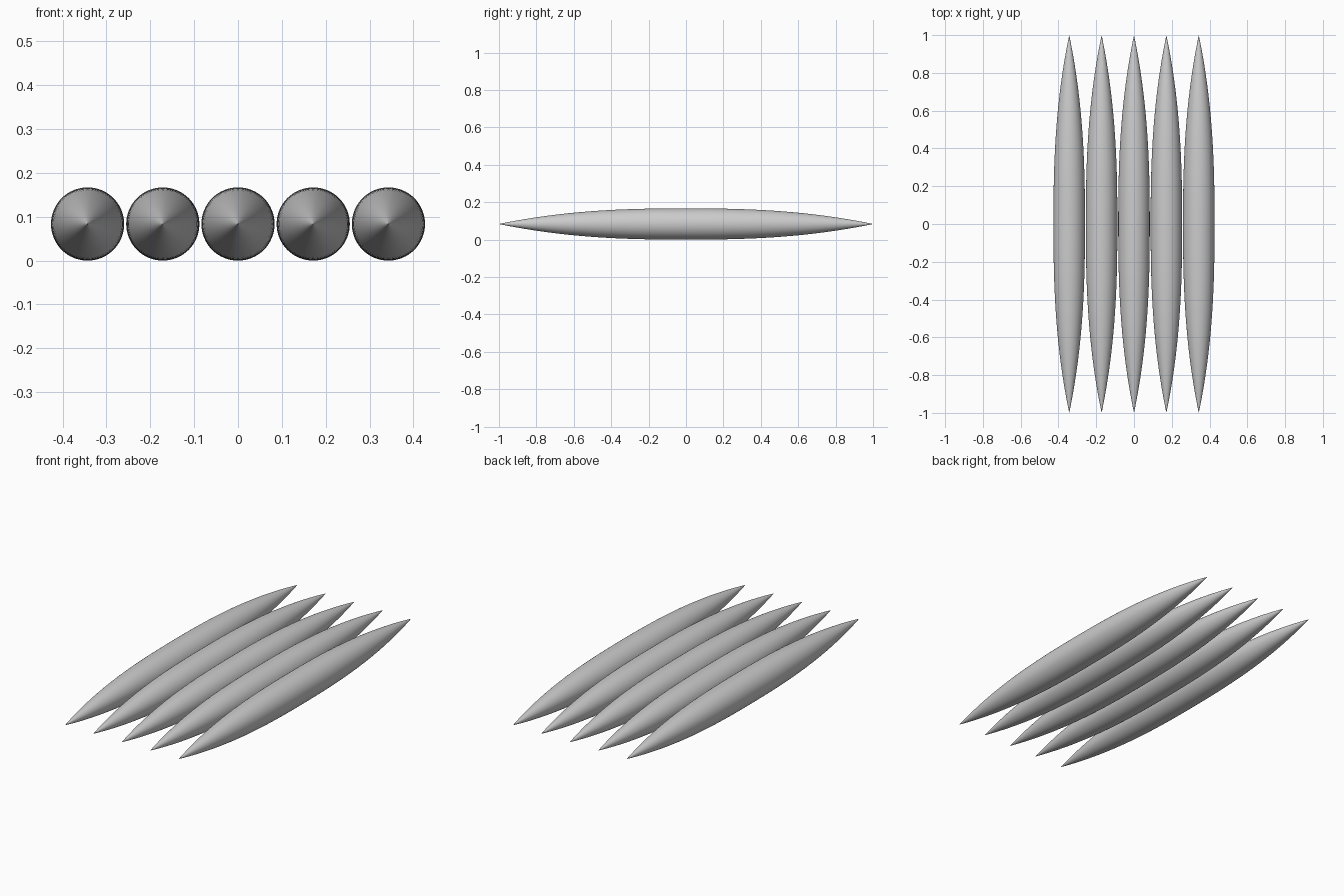
import bpy, bmesh, math

if "Cube" in bpy.data.objects:
    bpy.data.objects.remove(bpy.data.objects["Cube"])

RADIUS = 0.0835     # thickest radius, at mid length
SPACING = 0.1715    # distance between neighbouring spindles
SIDES = 64
RINGS = 72


def spindle(name, x):
    """Round body along y, swelling in the middle and pointed at both ends."""
    bm = bmesh.new()
    rings = []
    for i in range(1, RINGS):
        y = -math.cos(math.pi * i / RINGS)
        r = RADIUS * (1 - abs(y) ** 2.5)
        rings.append([bm.verts.new((r * math.cos(a), y, r * math.sin(a)))
                      for a in (2 * math.pi * k / SIDES for k in range(SIDES))])
    # side quads
    for a, b in zip(rings, rings[1:]):
        for k in range(SIDES):
            n = (k + 1) % SIDES
            bm.faces.new((a[k], b[k], b[n], a[n]))
    # pointed tips
    for y, ring in ((-1, rings[0]), (1, rings[-1])):
        tip = bm.verts.new((0, y, 0))
        for k in range(SIDES):
            bm.faces.new((tip, ring[k], ring[(k + 1) % SIDES]))
    bmesh.ops.recalc_face_normals(bm, faces=bm.faces)
    for f in bm.faces:
        f.smooth = True
    mesh = bpy.data.meshes.new(name)
    bm.to_mesh(mesh)
    bm.free()
    obj = bpy.data.objects.new(name, mesh)
    obj.location = (x, 0, RADIUS)
    bpy.context.collection.objects.link(obj)


# five spindles side by side
for i in range(5):
    spindle(f"spindle_{i + 1}", (i - 2) * SPACING)
